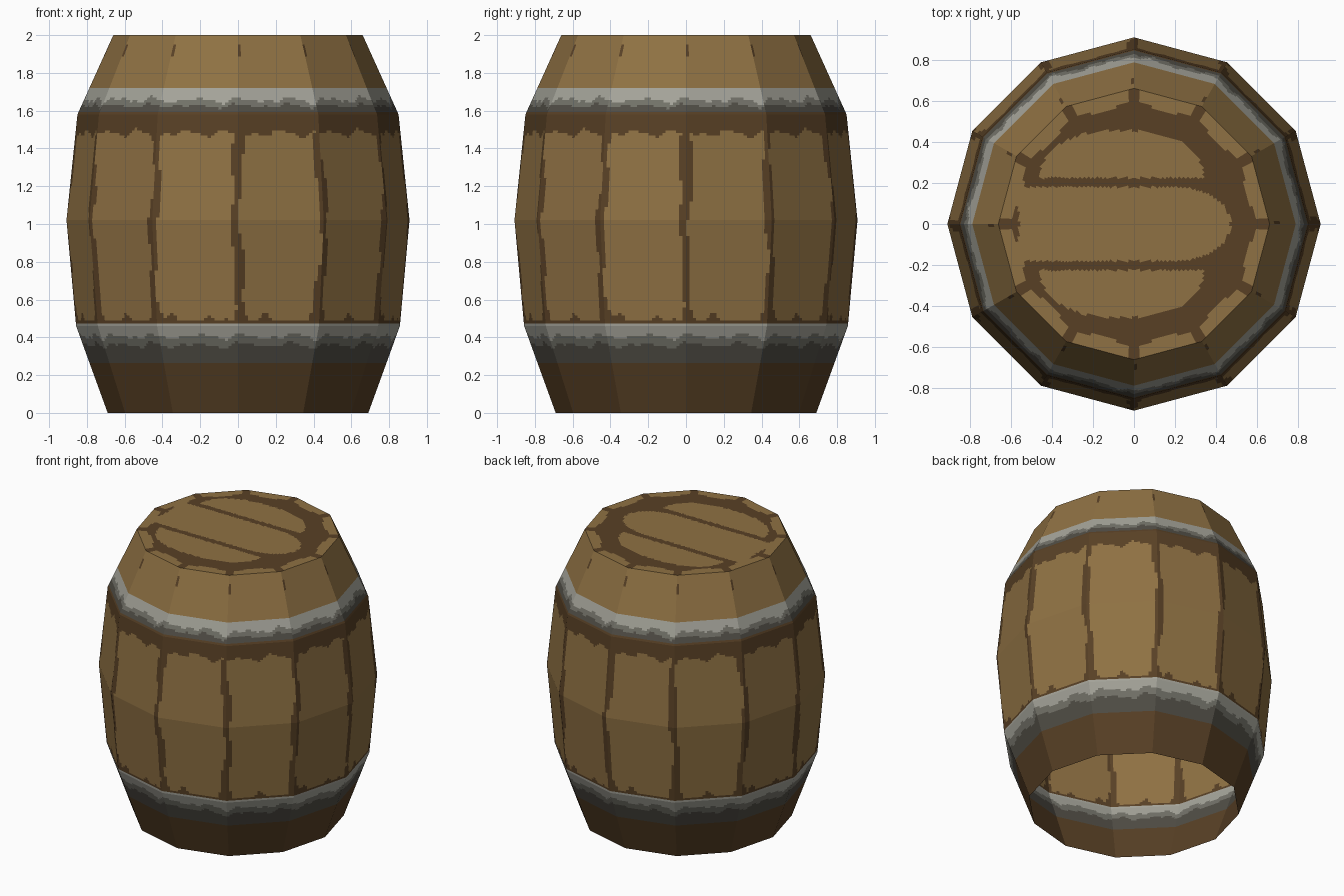
import bpy, bmesh, math
from mathutils import Vector

if "Cube" in bpy.data.objects:
    bpy.data.objects.remove(bpy.data.objects["Cube"])

SIDES, COLS = 12, 24


def make_material(name, r, g, b):
    """Flat colour given as 0-255 display values, stored as linear."""
    lin = [(c / 255 / 12.92) if c < 11 else ((c / 255 + 0.055) / 1.055) ** 2.4 for c in (r, g, b)]
    m = bpy.data.materials.new(name)
    m.diffuse_color = (*lin, 1.0)
    m.use_nodes = True
    m.node_tree.nodes["Principled BSDF"].inputs["Base Color"].default_value = m.diffuse_color
    return m


MATERIALS = [
    make_material("light wood", 143, 113, 67),
    make_material("dark wood", 88, 64, 37),
    make_material("light iron", 164, 163, 153),
    make_material("mid iron", 114, 113, 104),
    make_material("dark iron", 80, 77, 69),
]
LIGHT, DARK, IRON_LIGHT, IRON_MID, IRON_DARK = range(5)


def corner(i, r, z):
    a = 2 * math.pi * i / SIDES
    return Vector((r * math.cos(a), r * math.sin(a), z))


def revolve(name, profile, step, rule):
    """Twelve-sided flat-faced shell of a (radius, z) profile, finely cut so a rule can colour it."""
    rings = [profile[0]]
    for (r0, z0), (r1, z1) in zip(profile, profile[1:]):
        n = max(1, round(math.hypot(r1 - r0, z1 - z0) / step))
        rings += [(r0 + (r1 - r0) * k / n, z0 + (z1 - z0) * k / n) for k in range(1, n + 1)]
    bm = bmesh.new()
    total = SIDES * COLS
    grid = []
    for r, z in rings:
        row = []
        for c in range(total):
            i, f = divmod(c, COLS)
            row.append(bm.verts.new(corner(i, r, z).lerp(corner(i + 1, r, z), f / COLS)))
        grid.append(row)
    for j in range(len(rings) - 1):
        for c in range(total):
            d = (c + 1) % total
            face = bm.faces.new((grid[j][c], grid[j][d], grid[j + 1][d], grid[j + 1][c]))
            k = (c + 0.5) / COLS                       # position round the barrel, in sides
            r = (rings[j][0] + rings[j + 1][0]) / 2
            s = (k - round(k)) * r * 2 * math.sin(math.pi / SIDES)  # distance to nearest corner
            face.material_index = rule(face.calc_center_median(), k, s, r)
    bmesh.ops.remove_doubles(bm, verts=bm.verts, dist=1e-5)
    mesh = bpy.data.meshes.new(name)
    bm.to_mesh(mesh)
    bm.free()
    for m in MATERIALS:
        mesh.materials.append(m)
    obj = bpy.data.objects.new(name, mesh)
    bpy.context.collection.objects.link(obj)
    return obj


def wave(k, phase):
    """Hand-painted wobble, repeating every three sides (a quarter turn)."""
    a = 2 * math.pi * k / 3
    return 0.5 * math.sin(5 * a + phase) + 0.3 * math.sin(8 * a + 2 * phase) + 0.3 * math.sin(13 * a + 3 * phase)


def body_rule(p, k, s, r):
    z = p.z
    # upper staves with tiny cracks
    if z > 1.725:
        return DARK if 0 < s < 0.012 and 1.88 < z < 1.95 else LIGHT
    # upper hoop
    if z > 1.655 + 0.022 * wave(k, 1.0):
        return IRON_LIGHT
    if z > 1.625 + 0.015 * wave(k, 1.3):
        return IRON_MID
    if z > 1.595:
        return IRON_DARK
    # shaded strip under the hoop
    if z > 1.48 + 0.025 * wave(k, 2.5):
        return DARK
    # staves with dark seams at the corners and chips along the bottom
    if z > 0.48:
        bend = 0.012 * math.sin(6 * z + 4 * round(k)) + 0.006 * math.sin(17 * z)
        half = 0.024 + 0.007 * math.sin(11 * z + 2 * round(k)) + max(0, 0.56 - z) * 0.35
        chip = z < 0.49 + 0.06 * max(0, wave(k, 4.0) - 0.25)
        return DARK if abs(s - bend) < half or chip else LIGHT
    # lower hoop
    if z > 0.405 + 0.022 * wave(k, 0.6):
        return IRON_LIGHT
    if z > 0.36 + 0.02 * wave(k, 0.9):
        return IRON_MID
    if z > 0.26:
        return IRON_DARK
    return DARK


def lid_rule(p, k, s, r):
    x, y = p.x, abs(p.y)
    # pale rim patches, broken at each corner
    if r > 0.60 - 0.2 * (abs(s) - 0.05) and abs(s) > 0.025:
        return LIGHT
    # middle board, rounded on the right
    if y < 0.18 and (-0.56 < x < 0.2 or (x > 0 and ((x - 0.2) / 0.27) ** 2 + (y / 0.18) ** 2 < 1)):
        return LIGHT
    # outer boards, arched outwards
    if y > 0.225 and abs((x + 0.06) / 0.40) ** 2.5 + ((y - 0.225) / 0.23) ** 2 < 1:
        return LIGHT
    return DARK


# barrel sides, open underneath
revolve("barrel_body", [(0.69, 0), (0.857, 0.46), (0.908, 1.02), (0.85, 1.58), (0.66, 2.0)], 0.014, body_rule)
# flat lid
revolve("barrel_lid", [(0.66, 2.0), (0.0, 2.0)], 0.015, lid_rule)
